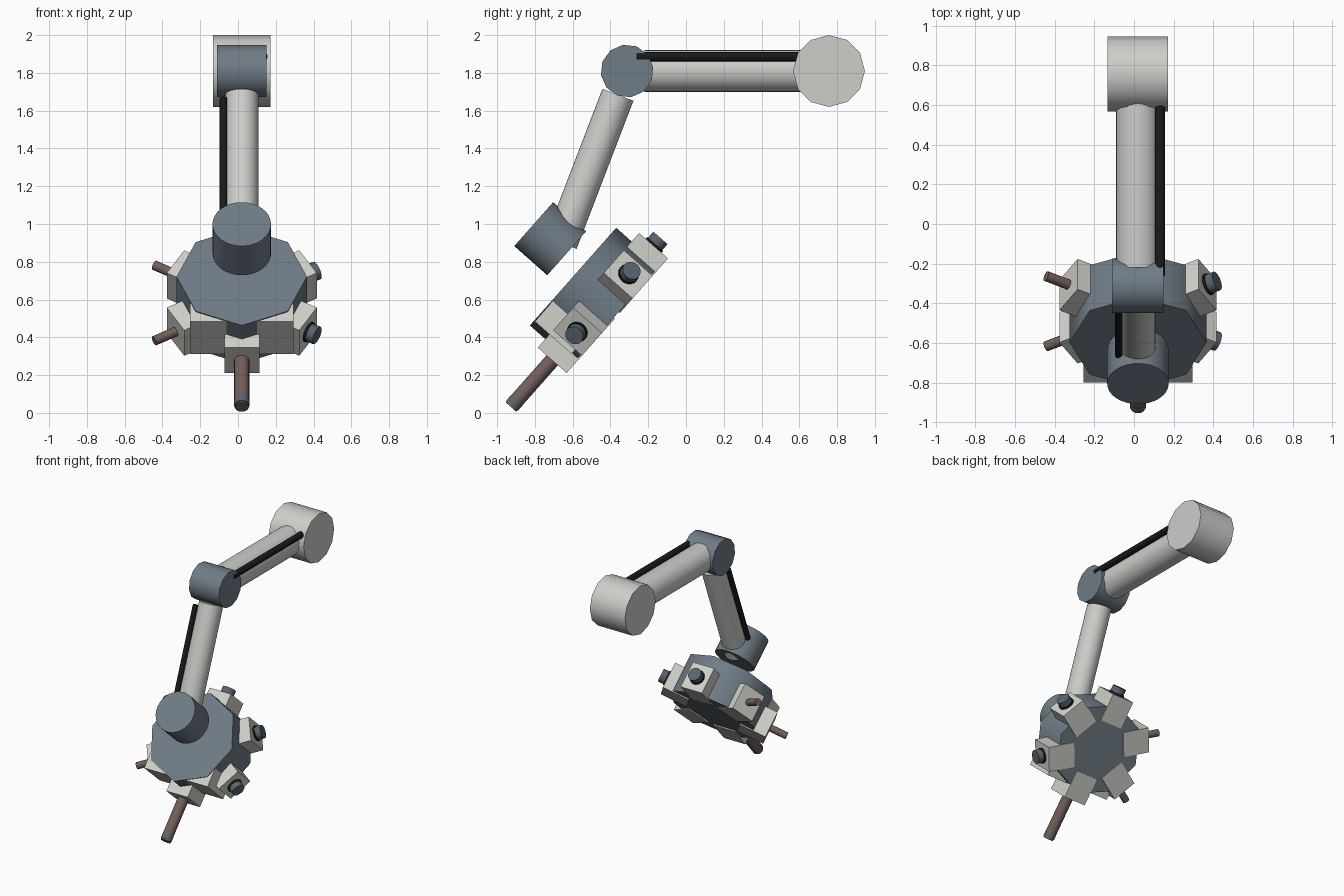
import bpy, bmesh
from math import radians, sin, cos
from mathutils import Matrix, Vector

cube = bpy.data.objects.get("Cube")
if cube:
    bpy.data.objects.remove(cube, do_unlink=True)


def material(name, rgb):
    m = bpy.data.materials.new(name)
    m.use_nodes = True
    m.diffuse_color = (*rgb, 1)
    m.node_tree.nodes["Principled BSDF"].inputs["Base Color"].default_value = (*rgb, 1)
    return m


pale = material("pale grey", (0.61, 0.62, 0.59))
cream = material("warm grey", (0.63, 0.64, 0.59))
slate = material("slate blue", (0.16, 0.20, 0.24))
steel = material("dark steel", (0.10, 0.13, 0.165))
black = material("black rubber", (0.01, 0.01, 0.01))
brown = material("brown metal", (0.17, 0.115, 0.10))

CX = 0.02


def rot(deg, axis):
    return Matrix.Rotation(radians(deg), 4, axis)


def finish(name, bm, mat, matrix, smooth):
    me = bpy.data.meshes.new(name)
    bm.to_mesh(me)
    bm.free()
    me.materials.append(mat)
    ob = bpy.data.objects.new(name, me)
    bpy.context.collection.objects.link(ob)
    ob.matrix_world = matrix
    if smooth:
        bpy.ops.object.select_all(action='DESELECT')
        ob.select_set(True)
        bpy.context.view_layer.objects.active = ob
        bpy.ops.object.shade_smooth_by_angle(angle=radians(50))
    return ob


def cylinder(name, mat, r, length, matrix, sides=32):
    bm = bmesh.new()
    bmesh.ops.create_cone(bm, cap_ends=True, segments=sides,
                          radius1=r, radius2=r, depth=length)
    return finish(name, bm, mat, matrix, True)


def rod(name, mat, r, p, q, sides=32, base=Matrix()):
    """Cylinder running from p to q in the space of base."""
    p, q = Vector(p), Vector(q)
    turn = (q - p).to_track_quat('Z', 'Y').to_matrix().to_4x4()
    return cylinder(name, mat, r, (q - p).length,
                    base @ Matrix.Translation((p + q) / 2) @ turn, sides)


def box(name, mat, low, high, base):
    low, high = Vector(low), Vector(high)
    bm = bmesh.new()
    bmesh.ops.create_cube(bm, size=1)
    bmesh.ops.scale(bm, vec=high - low, verts=bm.verts)
    bmesh.ops.translate(bm, vec=(low + high) / 2, verts=bm.verts)
    return finish(name, bm, mat, base, False)


# Shoulder and elbow joints lie along x
TILT = 21
ARM_Z = 1.81
elbow = Vector((CX, -0.312, ARM_Z))
cylinder("shoulder_joint", pale, 0.19, 0.305,
         Matrix.Translation((CX, 0.757, ARM_Z)) @ rot(90, 'Y'), 12)
cylinder("elbow_joint", slate, 0.14, 0.26,
         Matrix.Translation(elbow) @ rot(-TILT, 'X') @ rot(90, 'Y'), 12)

# Upper arm with its cable
rod("upper_arm", pale, 0.11, (CX, -0.22, ARM_Z), (CX, 0.65, ARM_Z))
rod("upper_cable", black, 0.025, (0.132, -0.262, 1.886), (0.132, 0.64, 1.886), 12)

# Forearm with its cable, along a tilted axis below the elbow
fore = Matrix.Translation(elbow) @ rot(-TILT, 'X')
rod("forearm", pale, 0.088, (0, 0, -0.135), (0, 0, -0.975), base=fore)
rod("forearm_cable", black, 0.02, (-0.097, -0.045, -0.17), (-0.097, -0.045, -0.85), 12, fore)

# Turret space: z is the turret axis, y runs up its face
turret = Matrix.Translation((CX, -0.598, 0.7215)) @ rot(48.5, 'X')
rod("wrist", slate, 0.155, (0, 0.07, 0.107), (0, 0.07, 0.34), base=turret)
cylinder("turret_disc", slate, 0.345, 0.305,
         turret @ Matrix.Translation((0, 0, -0.1525)), 8)
box("turret_mount", cream, (-0.275, -0.312, -0.265), (0.275, 0, -0.006), turret)

# Six tool stations, counted from the bottom; local x points outward
MID = -0.211
kinds = ["drill", "stub", "stub", "stub", "pin", "pin"]
for i, kind in enumerate(kinds):
    st = turret @ rot(-90 + 60 * i, 'Z') @ Matrix.Translation((0, 0, MID))
    box(f"tool_block_{i}", cream, (0.2, -0.0925, -0.102), (0.405, 0.0925, 0.102), st)
    if kind == "drill":
        rod("drill_shaft", brown, 0.04, (0.38, 0, 0), (0.69, 0, 0), 20, st)
        rod("drill_tip", steel, 0.041, (0.69, 0, 0), (0.725, 0, 0), 20, st)
        rod("drill_end", brown, 0.037, (0.72, 0, 0), (0.735, 0, 0), 20, st)
    elif kind == "stub":
        rod(f"tool_collar_{i}", black, 0.056, (0.39, 0, 0), (0.418, 0, 0), 20, st)
        rod(f"tool_stub_{i}", steel, 0.05, (0.4, 0, 0), (0.46, 0, 0), 20, st)
    else:
        rod(f"tool_pin_{i}", brown, 0.026, (0.38, 0, 0), (0.535, 0, 0), 16, st)
